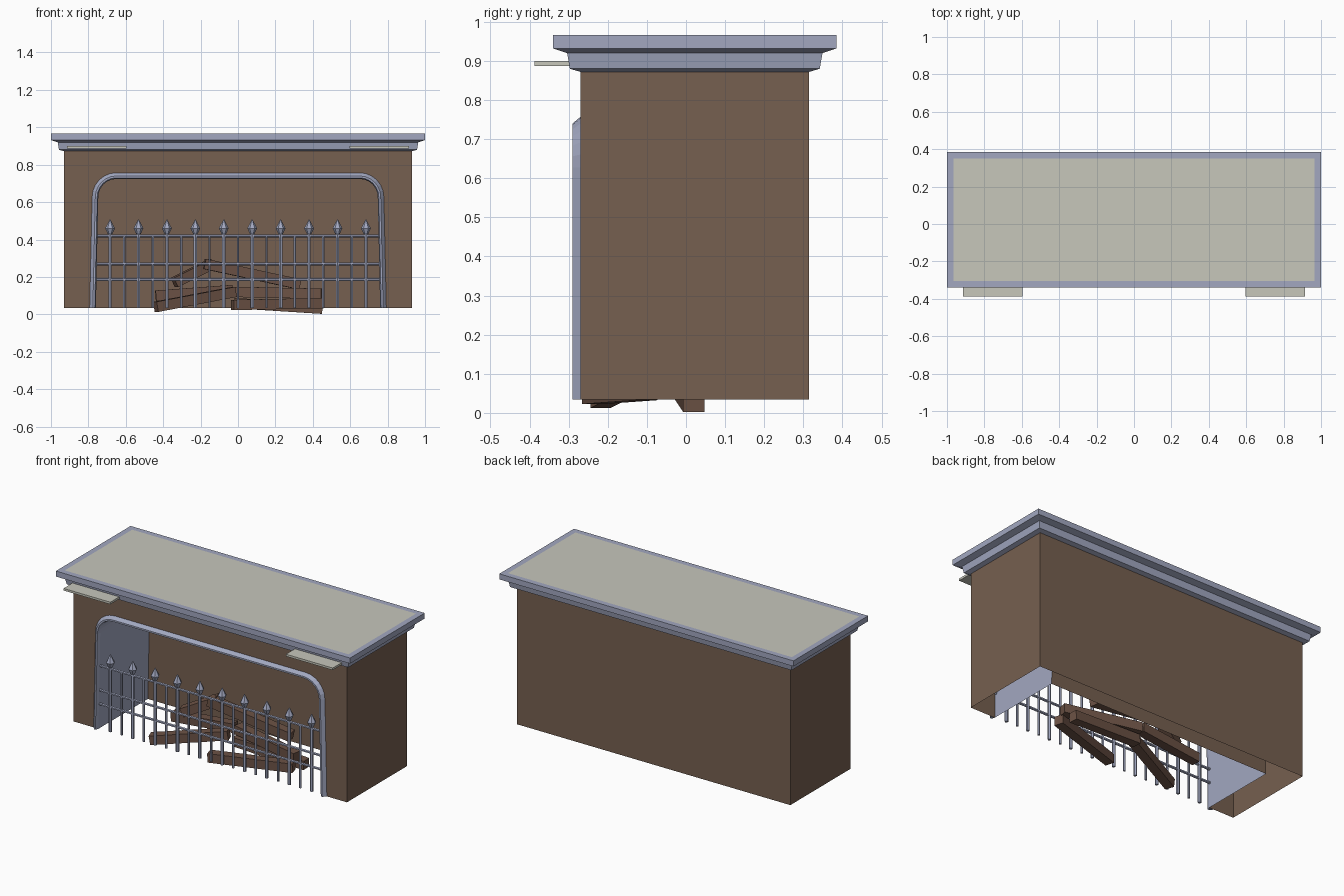
import bpy, bmesh, math
from mathutils import Vector, Matrix

if "Cube" in bpy.data.objects:
    bpy.data.objects.remove(bpy.data.objects["Cube"])


def material(name, rgb):
    m = bpy.data.materials.new(name)
    m.diffuse_color = (*rgb, 1)
    m.use_nodes = True
    m.node_tree.nodes["Principled BSDF"].inputs["Base Color"].default_value = m.diffuse_color
    return m


BROWN = material("brown_brick", (0.18, 0.115, 0.08))
METAL = material("blue_metal", (0.36, 0.39, 0.53))
CREAM = material("pale_stone", (0.57, 0.57, 0.50))
WOOD = material("log_wood", (0.15, 0.085, 0.06))


def finish(name, bm, mat, normals=True):
    if normals:
        bmesh.ops.recalc_face_normals(bm, faces=bm.faces)
    me = bpy.data.meshes.new(name)
    bm.to_mesh(me)
    bm.free()
    me.materials.append(mat)
    ob = bpy.data.objects.new(name, me)
    bpy.context.collection.objects.link(ob)
    return ob


def loft(bm, rings, closed):
    """Bridge successive point rows with quads."""
    rows = [[bm.verts.new(p) for p in r] for r in rings]
    n = len(rows[0])
    for a, b in zip(rows, rows[1:]):
        for i in range(n if closed else n - 1):
            j = (i + 1) % n
            bm.faces.new((a[i], a[j], b[j], b[i]))
    return rows


def box(name, x0, x1, y0, y1, z0, z1, mat):
    bm = bmesh.new()
    rings = [[(x0, y0, z), (x1, y0, z), (x1, y1, z), (x0, y1, z)] for z in (z0, z1)]
    rows = loft(bm, rings, True)
    bm.faces.new(rows[0])
    bm.faces.new(rows[1])
    return finish(name, bm, mat)


def rod(name, a, b, r, mat, sides=6):
    a, b = Vector(a), Vector(b)
    bm = bmesh.new()
    rot = (b - a).to_track_quat('Z', 'Y').to_matrix().to_4x4()
    bmesh.ops.create_cone(bm, cap_ends=True, segments=sides, radius1=r, radius2=r,
                          depth=(b - a).length, matrix=Matrix.Translation((a + b) / 2) @ rot)
    return finish(name, bm, mat)


BASE, TOP, FRONT, BACK, HALF = 0.034, 0.872, -0.27, 0.315, 0.93


def arch(inset, y, segs=6):
    """Round-cornered opening outline, left foot to right foot."""
    right = [(0.793 - inset, BASE)]
    r = 0.13 - inset
    for i in range(segs + 1):
        t = math.pi / 2 * i / segs
        right.append((0.65 + r * math.cos(t), 0.627 + r * math.sin(t)))
    left = [Vector((-x, y, z)) for x, z in right]
    return left + [Vector((x, y, z)) for x, z in reversed(right)]


# Surround: open-bottomed shell with arched front
OPEN = 0.033
bm = bmesh.new()
outer = [(HALF, FRONT), (HALF, BACK), (-HALF, BACK), (-HALF, FRONT)]
loft(bm, [[(x, y, z) for x, y in outer] for z in (BASE, TOP)], False)
front = [(HALF, FRONT, BASE), (HALF, FRONT, TOP), (-HALF, FRONT, TOP), (-HALF, FRONT, BASE)]
bm.faces.new([bm.verts.new(p) for p in front + arch(OPEN, FRONT)])
bmesh.ops.remove_doubles(bm, verts=bm.verts, dist=1e-5)
finish("surround", bm, BROWN)

# Firebox back wall and side lining
DEEP = 0.21
bm = bmesh.new()
bm.faces.new([bm.verts.new(p) for p in arch(OPEN, DEEP)])
finish("firebox_back", bm, BROWN, False)
bm = bmesh.new()
loft(bm, [arch(OPEN, FRONT), arch(OPEN, DEEP)], False)
finish("firebox_lining", bm, METAL, False)

# Raised arch trim
bm = bmesh.new()
section = [(0, -0.27), (0.017, -0.29), (0.027, -0.29), (0.033, -0.27)]
rows = loft(bm, [arch(i, y) for i, y in section], False)
for end in (0, -1):
    bm.faces.new([r[end] for r in rows])
finish("arch_trim", bm, METAL)


# Stepped mantel moulding with inset top panel
def rect(off, z):
    x0, y0, y1 = HALF + off, FRONT - off, BACK + off
    return [(-x0, y0, z), (x0, y0, z), (x0, y1, z), (-x0, y1, z)]


bm = bmesh.new()
steps = [(0, TOP), (0.027, 0.88), (0.034, 0.92), (0.07, 0.932), (0.07, 0.966), (0.035, 0.966)]
loft(bm, [rect(o, z) for o, z in steps], True)
finish("mantel_moulding", bm, METAL)
bm = bmesh.new()
bm.faces.new([bm.verts.new(p) for p in rect(0.035, 0.966)])
finish("mantel_top", bm, CREAM, False)

# Small front ledges
for side, s in (("left", -1), ("right", 1)):
    xs = sorted((s * 0.597, s * 0.915))
    box("ledge_" + side, *xs, -0.387, -0.297, 0.887, 0.90, CREAM)

# Fire guard: rails, pickets and spearheads
GY = -0.262
for i, z in enumerate((0.185, 0.27, 0.42)):
    rod(f"guard_rail_{i}", (-0.762, GY, z), (0.762, GY, z), 0.008, METAL)
for i in range(19):
    x = -0.684 + 0.076 * i
    main = i % 2 == 0
    rod(f"guard_bar_{i}", (x, GY, BASE), (x, GY, 0.44 if main else 0.42),
        0.010 if main else 0.007, METAL)
    if main:
        bm = bmesh.new()
        rings = [[(x + r * math.cos(k * math.pi / 3), GY + r * math.sin(k * math.pi / 3), z)
                  for k in range(6)]
                 for r, z in ((0.012, 0.43), (0.026, 0.46), (0.002, 0.507))]
        rows = loft(bm, rings, True)
        bm.faces.new(rows[0])
        bm.faces.new(rows[-1])
        finish(f"spearhead_{i}", bm, METAL)

# Pile of square-cut logs
logs = [((-0.03, -0.24, 0.05), (0.45, -0.10, 0.06)),
        ((-0.44, -0.22, 0.04), (-0.02, -0.06, 0.12)),
        ((0.45, -0.07, 0.11), (-0.02, 0.03, 0.12)),
        ((-0.44, 0.00, 0.10), (-0.03, 0.02, 0.13)),
        ((0.33, 0.05, 0.16), (-0.18, -0.02, 0.27)),
        ((-0.34, -0.05, 0.17), (-0.14, 0.02, 0.27)),
        ((0.45, 0.02, 0.03), (-0.02, 0.00, 0.06))]
for i, (a, b) in enumerate(logs):
    a, b = Vector(a), Vector(b)
    bm = bmesh.new()
    bmesh.ops.create_cube(bm, size=1)
    rot = (b - a).to_track_quat('X', 'Z').to_matrix().to_4x4()
    size = Matrix.Diagonal(((b - a).length, 0.055, 0.055, 1))
    bm.transform(Matrix.Translation((a + b) / 2) @ rot @ size)
    finish(f"log_{i}", bm, WOOD)
